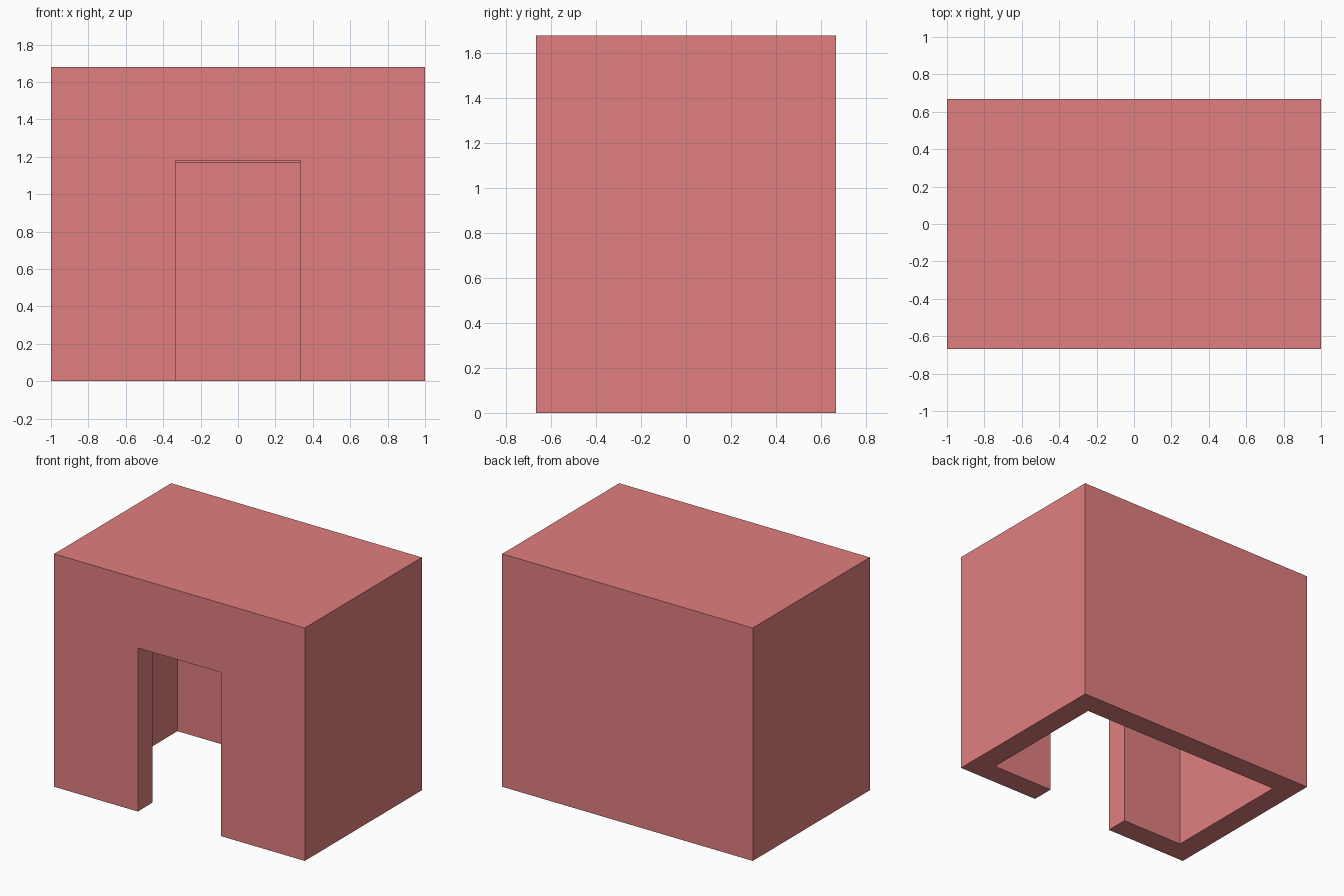
import bpy

if "Cube" in bpy.data.objects:
    bpy.data.objects.remove(bpy.data.objects["Cube"])

# Single flat colour
red = bpy.data.materials.new("soft_red")
red.diffuse_color = (0.75, 0.21, 0.21, 1)
red.use_nodes = True
red.node_tree.nodes["Principled BSDF"].inputs["Base Color"].default_value = red.diffuse_color


def box(name, low, high):
    """Axis-aligned box between two corners."""
    size = [b - a for a, b in zip(low, high)]
    mid = [(a + b) / 2 for a, b in zip(low, high)]
    bpy.ops.mesh.primitive_cube_add(size=1, location=mid)
    ob = bpy.context.object
    ob.name = name
    ob.scale = size
    bpy.ops.object.transform_apply(location=True, rotation=True, scale=True)
    ob.data.materials.append(red)
    return ob


def cut(target, cutter):
    """Subtract the cutter from the target and delete it."""
    mod = target.modifiers.new(cutter.name, 'BOOLEAN')
    mod.operation = 'DIFFERENCE'
    mod.solver = 'EXACT'
    mod.object = cutter
    bpy.context.view_layer.objects.active = target
    bpy.ops.object.modifier_apply(modifier=mod.name)
    bpy.data.objects.remove(cutter, do_unlink=True)


HALF_W, HALF_D, HEIGHT = 1.0, 0.667, 1.68
WALL = 0.167

# Solid block of the house
house = box("house_shell", (-HALF_W, -HALF_D, 0), (HALF_W, HALF_D, HEIGHT))

# Hollow room, open underneath
cut(house, box("room_cutter",
               (WALL - HALF_W, WALL - HALF_D, -0.2),
               (HALF_W - WALL, HALF_D - WALL, 1.17)))

# Doorway through the front wall, just higher than the room ceiling
cut(house, box("doorway_cutter",
               (-0.333, -HALF_D - 0.2, -0.2),
               (0.333, WALL - HALF_D, 1.18)))
